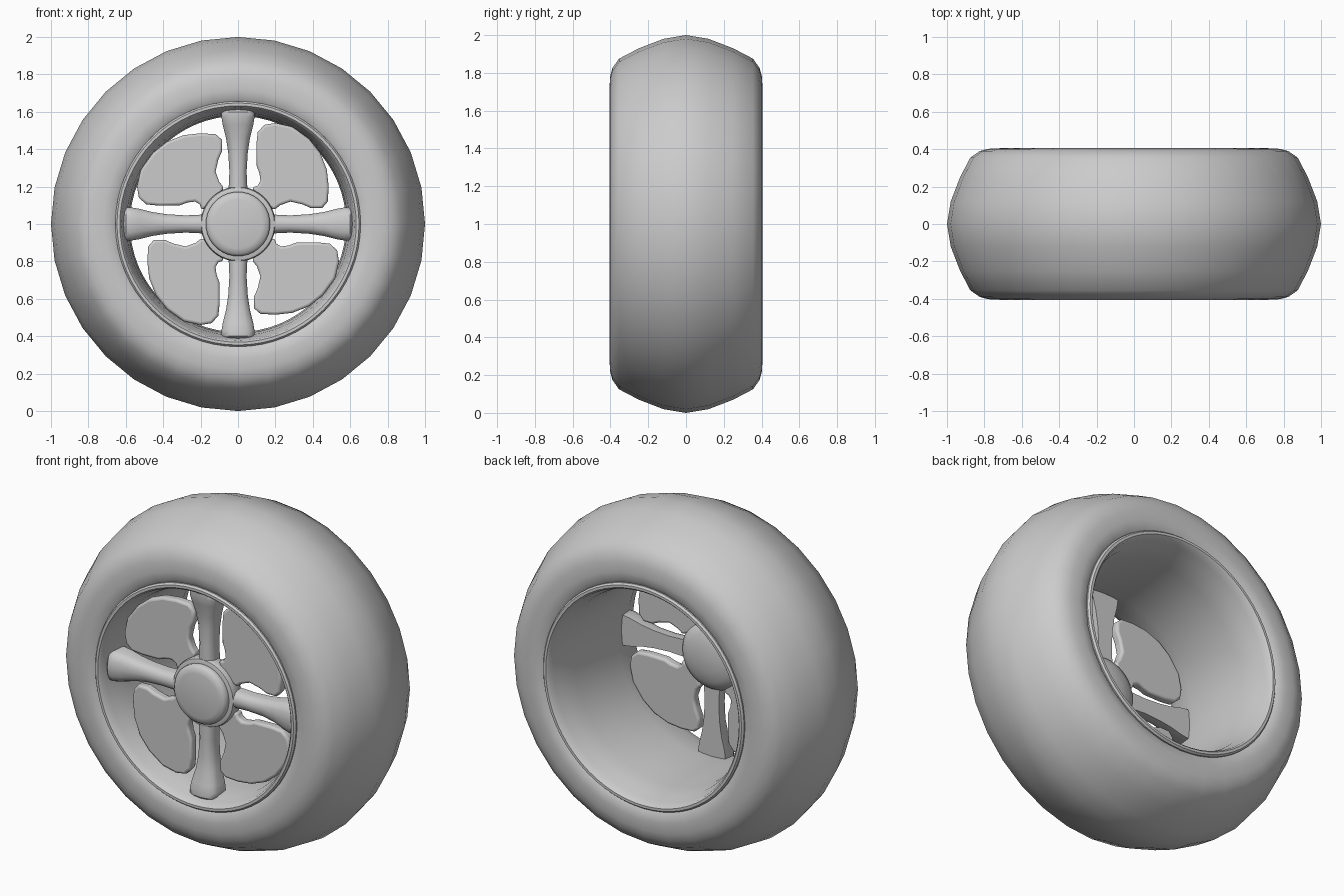
import bpy, bmesh
from math import cos, sin, pi, radians

if "Cube" in bpy.data.objects:
    bpy.data.objects.remove(bpy.data.objects["Cube"])

CZ = 1.0  # axle height


def finish(name, bm, angle=40, bevel=0.0):
    bmesh.ops.remove_doubles(bm, verts=bm.verts, dist=1e-5)
    bmesh.ops.recalc_face_normals(bm, faces=bm.faces)
    me = bpy.data.meshes.new(name)
    bm.to_mesh(me)
    bm.free()
    ob = bpy.data.objects.new(name, me)
    bpy.context.collection.objects.link(ob)
    if bevel:
        m = ob.modifiers.new("soft_edges", 'BEVEL')
        m.width, m.segments, m.limit_method = bevel, 3, 'ANGLE'
        m.angle_limit = radians(50)
    bpy.ops.object.select_all(action='DESELECT')
    ob.select_set(True)
    bpy.context.view_layer.objects.active = ob
    bpy.ops.object.shade_smooth_by_angle(angle=radians(angle))
    return ob


def lathe(name, profile, sides, closed=False, angle=40):
    """Spin (radius, y) points around the axle."""
    bm = bmesh.new()
    rings = []
    for i in range(sides):
        a = 2 * pi * i / sides
        rings.append([bm.verts.new((r * cos(a), y, CZ + r * sin(a))) for r, y in profile])
    n = len(profile)
    for i in range(sides):
        A, B = rings[i], rings[(i + 1) % sides]
        for j in range(n if closed else n - 1):
            k = (j + 1) % n
            bm.faces.new((A[j], A[k], B[k], B[j]))
    return finish(name, bm, angle)


def turned(x, y, z, quarter):
    a = quarter * pi / 2
    return (x * cos(a) - z * sin(a), y, CZ + x * sin(a) + z * cos(a))


def mirrored(half):
    """Complete a front half profile with its back half."""
    return half + [(r, -y) for r, y in reversed(half) if y != 0]


# Tyre: 32 sided, rounded crown and flat side walls
lathe("tyre", mirrored([(0.63, -0.37), (0.655, -0.385), (0.68, -0.40), (0.72, -0.405),
                        (0.78, -0.402), (0.825, -0.39), (0.875, -0.355), (0.93, -0.25),
                        (0.98, -0.12), (1.0, 0)]), 32, angle=60)

# Rim: beaded lip on both sides and a barrel narrowing to the middle
lathe("rim", mirrored([(0.655, -0.36), (0.656, -0.395), (0.647, -0.406), (0.632, -0.406),
                       (0.622, -0.395), (0.615, -0.36), (0.597, -0.31), (0.585, -0.2),
                       (0.578, 0)]), 64)

# Hub with raised front cap and domed back
lathe("hub", [(0, -0.185), (0.08, -0.19), (0.14, -0.205), (0.18, -0.225), (0.198, -0.25),
              (0.2, -0.31), (0.195, -0.325), (0.178, -0.33), (0.172, -0.33), (0.172, -0.35),
              (0.16, -0.365), (0.13, -0.372), (0, -0.375)], 40)

# Spokes: rounded front, flat back, flaring towards the rim
stations = [(0.15, 0.052, -0.325, -0.24), (0.28, 0.046, -0.325, -0.24),
            (0.38, 0.052, -0.325, -0.24), (0.46, 0.064, -0.335, -0.24),
            (0.53, 0.082, -0.352, -0.24), (0.57, 0.088, -0.362, -0.24),
            (0.60, 0.088, -0.362, -0.24), (0.612, 0.082, -0.35, -0.24)]
for q in range(4):
    bm = bmesh.new()
    loops = []
    for r, w, yf, yb in stations:
        mid = yf + 0.045
        sec = [(-w, yb), (-w, mid), (-w * 0.85, mid - 0.025), (-w * 0.5, yf + 0.005), (0, yf)]
        sec += [(-x, y) for x, y in reversed(sec[:-1])]
        loops.append([bm.verts.new(turned(x, y, r, q)) for x, y in sec])
    for A, B in zip(loops, loops[1:]):
        for j in range(len(A)):
            k = (j + 1) % len(A)
            bm.faces.new((A[j], A[k], B[k], B[j]))
    bm.faces.new(loops[0])
    bm.faces.new(loops[-1])
    finish("spoke", bm, 45)

# Fan blades between the spokes, notched near the hub
blade = [(0.11, 0.12), (0.075, 0.195), (0.105, 0.205), (0.12, 0.23), (0.115, 0.27),
         (0.10, 0.31), (0.098, 0.42), (0.105, 0.49), (0.14, 0.53), (0.20, 0.54),
         (0.29, 0.52), (0.38, 0.455), (0.44, 0.38), (0.475, 0.29), (0.485, 0.20),
         (0.48, 0.12), (0.45, 0.085), (0.39, 0.085), (0.345, 0.105), (0.28, 0.12),
         (0.225, 0.10), (0.195, 0.075), (0.12, 0.11)]
for q in range(4):
    bm = bmesh.new()
    face = bm.faces.new([bm.verts.new(turned(x, -0.24, z, q)) for x, z in blade])
    ext = bmesh.ops.extrude_face_region(bm, geom=[face], use_keep_orig=True)
    front = [v for v in ext["geom"] if isinstance(v, bmesh.types.BMVert)]
    bmesh.ops.translate(bm, verts=front, vec=(0, -0.055, 0))
    finish("fan_blade", bm, 50, bevel=0.014)
